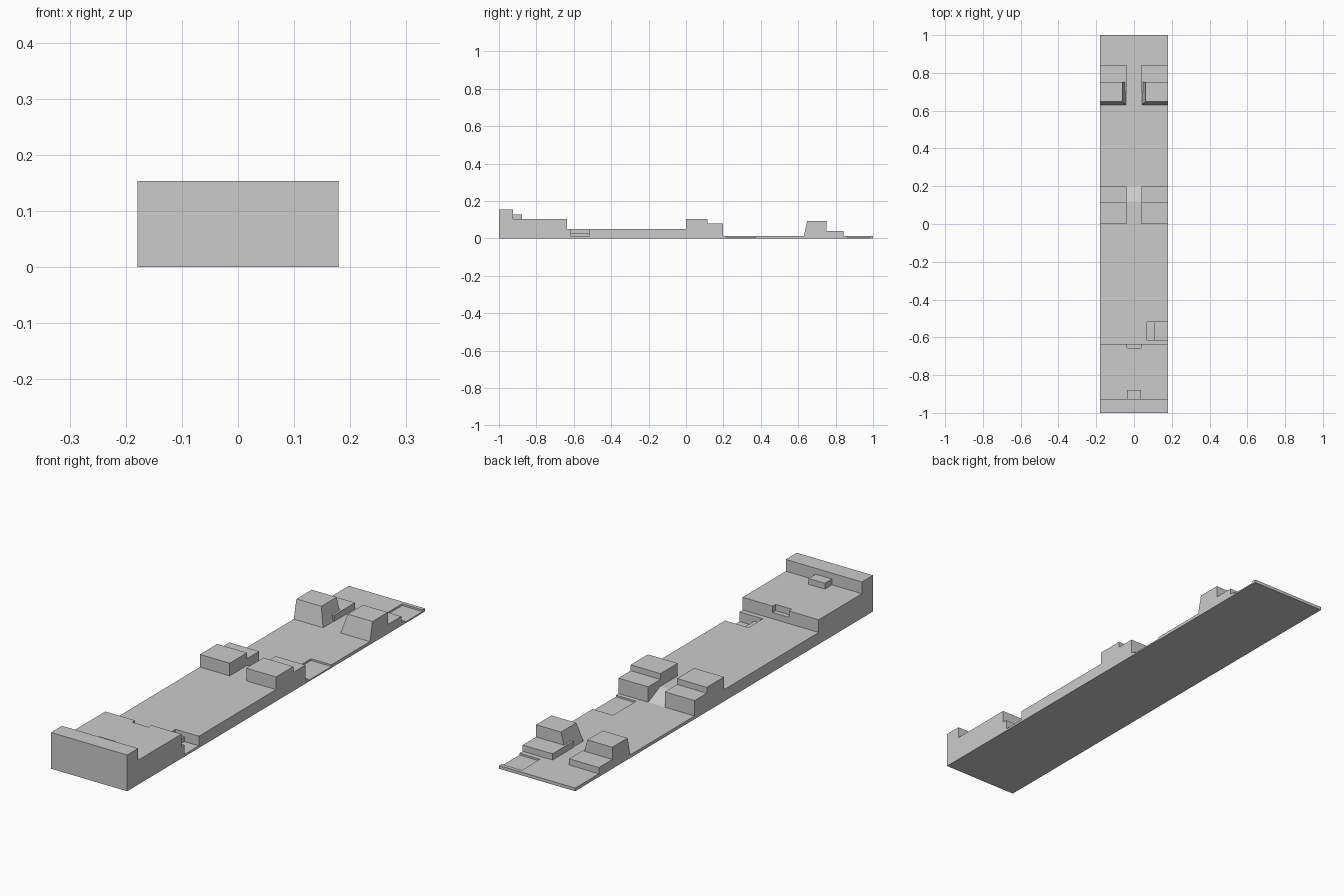
import bpy, bmesh

if "Cube" in bpy.data.objects:
    bpy.data.objects.remove(bpy.data.objects["Cube"])

W = 0.179


def make_object(name, bm):
    bmesh.ops.recalc_face_normals(bm, faces=bm.faces)
    mesh = bpy.data.meshes.new(name)
    bm.to_mesh(mesh)
    bm.free()
    ob = bpy.data.objects.new(name, mesh)
    bpy.context.collection.objects.link(ob)
    return ob


def extrude_profile(name, points, x0, x1):
    """Side profile of (y, z) points swept from x0 to x1."""
    bm = bmesh.new()
    face = bm.faces.new([bm.verts.new((x0, y, z)) for y, z in points])
    ext = bmesh.ops.extrude_face_region(bm, geom=[face])
    verts = [v for v in ext["geom"] if isinstance(v, bmesh.types.BMVert)]
    bmesh.ops.translate(bm, verts=verts, vec=(x1 - x0, 0, 0))
    return make_object(name, bm)


def box(name, x0, x1, y0, y1, z0, z1):
    return extrude_profile(name, [(y0, z0), (y1, z0), (y1, z1), (y0, z1)], x0, x1)


def combine(target, part, operation):
    mod = target.modifiers.new(part.name, 'BOOLEAN')
    mod.operation = operation
    mod.solver = 'EXACT'
    mod.object = part
    part.hide_render = True
    part.hide_set(True)


# Stepped deck with a short ramp
deck = extrude_profile("stepped_deck", [
    (-1, 0), (1, 0), (1, 0.0135), (0.198, 0.0135), (0.118, 0.05),
    (-0.636, 0.05), (-0.636, 0.104), (-0.926, 0.104), (-0.926, 0.154), (-1, 0.154)], -W, W)

# Locating tab at the front wall
combine(deck, box("front_tab", -0.038, 0.038, -0.94, -0.878, 0.09, 0.129), 'UNION')

for side, s in (("left", -1), ("right", 1)):
    # Stepped blocks flanking the ramp
    block = extrude_profile(side + "_middle_block", [
        (0, 0.005), (0.198, 0.005), (0.198, 0.079), (0.116, 0.079),
        (0.116, 0.104), (0, 0.104)], s * 0.039, s * W)
    combine(deck, block, 'UNION')

    # Low step behind each rear block
    step = box(side + "_rear_step", s * 0.039, s * W, 0.7, 0.841, 0.005, 0.04)

    # Rear block, sloped on its front and inner sides
    rear = box(side + "_rear_block", s * 0.039, s * W, 0.628, 0.751, 0.005, 0.092)
    for v in rear.data.vertices:
        if v.co.z > 0.05:
            if abs(v.co.x) < 0.1:
                v.co.x = s * 0.062
            if v.co.y < 0.7:
                v.co.y = 0.648
    combine(deck, rear, 'UNION')
    combine(deck, step, 'UNION')

# Slot in the edge of the raised front, and recesses along the right edge
recesses = [
    ("edge_slot", -0.038, 0.038, -0.656, -0.6, 0.077, 0.2),
    ("side_notch_upper", 0.069, 0.25, -0.615, -0.518, 0.029, 0.2),
    ("side_notch_lower", 0.11, 0.25, -0.615, -0.518, 0.009, 0.2),
    ("middle_recess", 0.083, 0.25, 0.216, 0.372, 0.006, 0.2),
    ("rear_recess", 0.083, 0.25, 0.863, 0.984, 0.006, 0.2),
]
for r in recesses:
    combine(deck, box(*r), 'DIFFERENCE')
